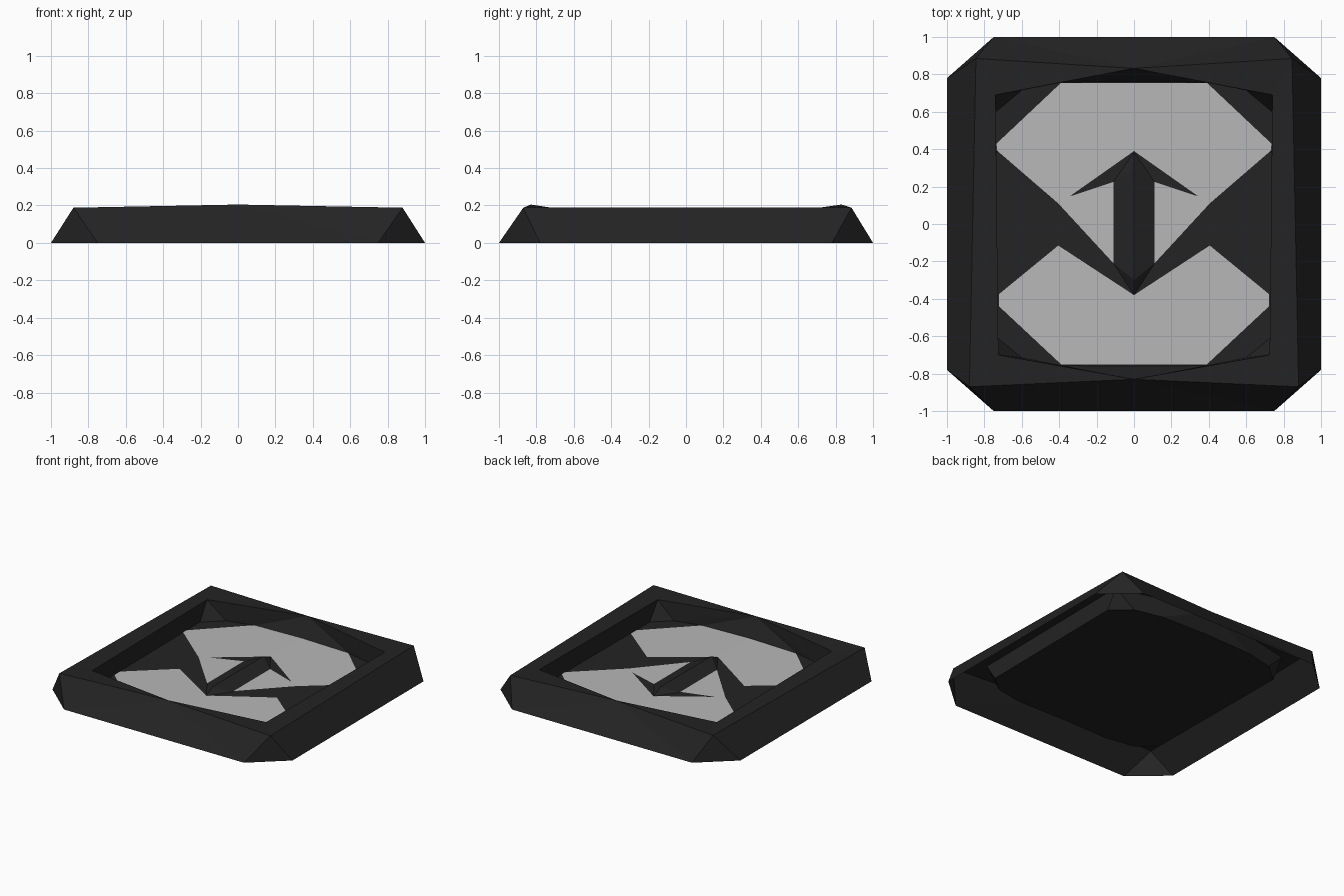
import bpy, bmesh

if "Cube" in bpy.data.objects:
    bpy.data.objects.remove(bpy.data.objects["Cube"], do_unlink=True)


def material(name, value):
    m = bpy.data.materials.new(name)
    m.use_nodes = True
    col = (value, value, value, 1)
    m.diffuse_color = col
    m.node_tree.nodes["Principled BSDF"].inputs["Base Color"].default_value = col
    return m


dark = material("charcoal", 0.017)
light = material("light grey", 0.48)


def floor_z(x):
    """Slightly crowned tray floor."""
    return 0.065 - 0.02 * abs(x)


def on_floor(points, lift=0.0):
    return [(x, y, floor_z(x) + lift) for x, y in points]


def half_part(name, verts, faces, mat):
    """Build the +x half, face it upward and mirror it across x = 0."""
    bm = bmesh.new()
    vs = [bm.verts.new(v) for v in verts]
    for f in faces:
        bm.faces.new([vs[i] for i in f])
    bmesh.ops.recalc_face_normals(bm, faces=bm.faces)
    bm.normal_update()
    if max(bm.faces, key=lambda f: f.calc_area()).normal.z < 0:
        bmesh.ops.reverse_faces(bm, faces=bm.faces)
    me = bpy.data.meshes.new(name)
    bm.to_mesh(me)
    bm.free()
    me.materials.append(mat)
    ob = bpy.data.objects.new(name, me)
    bpy.context.collection.objects.link(ob)
    mod = ob.modifiers.new("Mirror", "MIRROR")
    mod.use_axis[0] = True
    return ob


# Folded shell: outer base, rim, inner walls and tray floor, open underneath
base = [(0, 1, 0), (.75, 1, 0), (1, .78, 0), (1, -.78, 0), (.75, -1, 0), (0, -1, 0)]  # 0-5
rim_out = [(.845, .885, .188), (.88, -.87, .188)]                                      # 6-7
rim_mid = [(0, .832, .205), (0, -.83, .205)]                                           # 8-9
rim_in = [(.74, .69, .185), (.725, -.70, .185)]                                        # 10-11
floor = on_floor([(0, .76), (.39, .757), (.6, .715), (.738, .6),
                  (.728, -.61), (.6, -.715), (.39, -.757), (0, -.76)])                 # 12-19
shell_faces = [
    # outer slopes
    (8, 0, 1), (8, 1, 6), (6, 1, 2), (6, 2, 3, 7), (7, 3, 4), (9, 7, 4), (9, 4, 5),
    # top of the rim
    (8, 6, 10), (6, 7, 11, 10), (9, 11, 7),
    # inner walls
    (8, 13, 12), (8, 14, 13), (8, 10, 14), (10, 15, 14), (10, 11, 16, 15),
    (11, 17, 16), (9, 17, 11), (9, 18, 17), (9, 19, 18),
    # floor
    tuple(range(12, 20)),
]
half_part("tray_shell", base + rim_out + rim_mid + rim_in + floor, shell_faces, dark)

# Light inlay plates on the floor
upper = [(0, .755), (.39, .755), (.735, .43), (.735, .395), (.405, .11),
         (.11, -.21), (.11, .225), (.345, .147), (0, .39)]
lower = [(0, -.38), (.405, -.115), (.722, -.375), (.722, -.44), (.39, -.75), (0, -.75)]
for name, outline in (("back_inlay", upper), ("front_inlay", lower)):
    half_part(name, on_floor(outline, 0.004), [tuple(range(len(outline)))], light)

# Raised centre ridge with pointed ends
ridge = on_floor([(0, .385), (.11, .225), (.11, -.21), (0, -.38)])
ridge += [(0, .3, .105), (0, -.3, .105)]
half_part("centre_ridge", ridge, [(0, 1, 4), (4, 1, 2, 5), (5, 2, 3)], dark)
